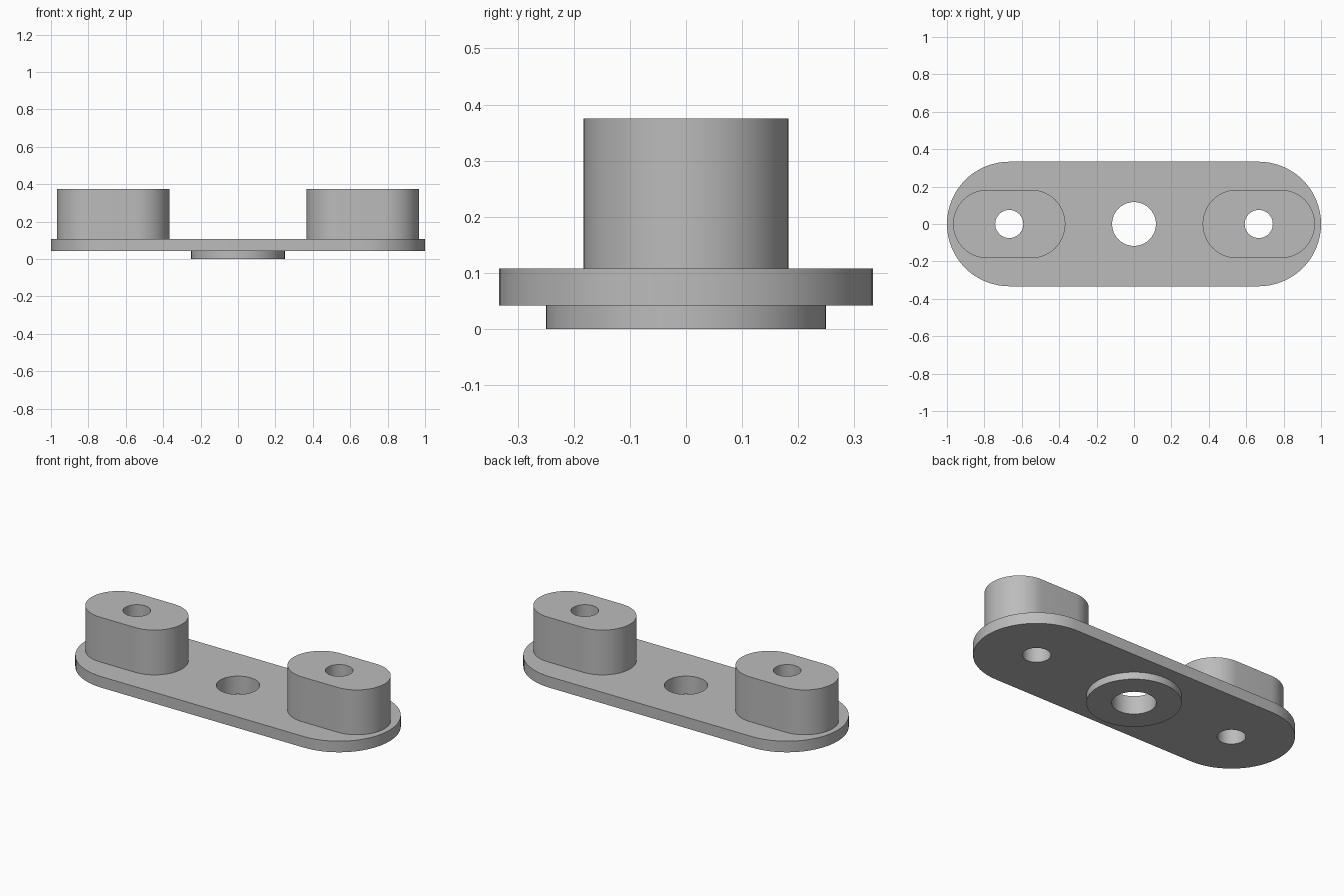
import bpy
import bmesh
from math import pi, cos, sin

cube = bpy.data.objects.get("Cube")
if cube:
    bpy.data.objects.remove(cube, do_unlink=True)

grey = bpy.data.materials.new("plain_grey")
grey.use_nodes = True
COLOR = (0.5, 0.5, 0.5, 1)
grey.diffuse_color = COLOR
grey.node_tree.nodes["Principled BSDF"].inputs["Base Color"].default_value = COLOR

POST_X = 0.667       # post and bolt hole centre
BOLT_R = 0.075
PIVOT_R = 0.117
Z_PLATE, Z_DECK, Z_TOP = 0.042, 0.108, 0.375


def slot(cx, half_length, radius, steps=32):
    """Outline of a slot along x; a circle when half_length equals radius."""
    shift = half_length - radius
    points = []
    for side in (1, -1):
        for i in range(steps + 1):
            a = pi * i / steps - side * pi / 2
            points.append((cx + side * shift + radius * cos(a), radius * sin(a)))
    if shift < 1e-6:     # drop doubled points where the arcs meet
        points = points[:steps] + points[steps + 1:-1]
    return points


def circle(cx, radius):
    return slot(cx, radius, radius)


def solid(name, outlines, z0, z1, bottom=True, top=True):
    """Extrude an outer outline with holes between two heights."""
    bm = bmesh.new()
    rims = {z0: [], z1: []}
    for outline in outlines:
        low, high = ([bm.verts.new((x, y, z)) for x, y in outline] for z in (z0, z1))
        n = len(outline)
        for i in range(n):
            j = (i + 1) % n
            bm.faces.new((low[i], low[j], high[j], high[i]))
            rims[z0].append(bm.edges.get((low[i], low[j])))
            rims[z1].append(bm.edges.get((high[i], high[j])))
    for z, wanted, up in ((z0, bottom, -1), (z1, top, 1)):
        if wanted:
            bmesh.ops.triangle_fill(bm, use_beauty=True, edges=rims[z], normal=(0, 0, up))
    bmesh.ops.recalc_face_normals(bm, faces=bm.faces[:])
    mesh = bpy.data.meshes.new(name)
    bm.to_mesh(mesh)
    bm.free()
    mesh.materials.append(grey)
    obj = bpy.data.objects.new(name, mesh)
    bpy.context.collection.objects.link(obj)
    bpy.ops.object.select_all(action='DESELECT')
    obj.select_set(True)
    bpy.context.view_layer.objects.active = obj
    bpy.ops.object.shade_smooth_by_angle(angle=pi / 6)
    return obj


# Base plate with pivot hole and two bolt holes
solid("base_plate",
      [slot(0, 1.0, 0.333), circle(0, PIVOT_R), circle(POST_X, BOLT_R), circle(-POST_X, BOLT_R)],
      Z_PLATE, Z_DECK)

# Round boss under the plate
solid("pivot_boss", [circle(0, 0.25), circle(0, PIVOT_R)], 0, Z_PLATE, top=False)

# Slot-shaped posts, each drilled through
for name, side in (("left_post", 1), ("right_post", -1)):
    cx = side * POST_X
    solid(name, [slot(cx, 0.3, 0.183), circle(cx, BOLT_R)], Z_DECK, Z_TOP, bottom=False)
